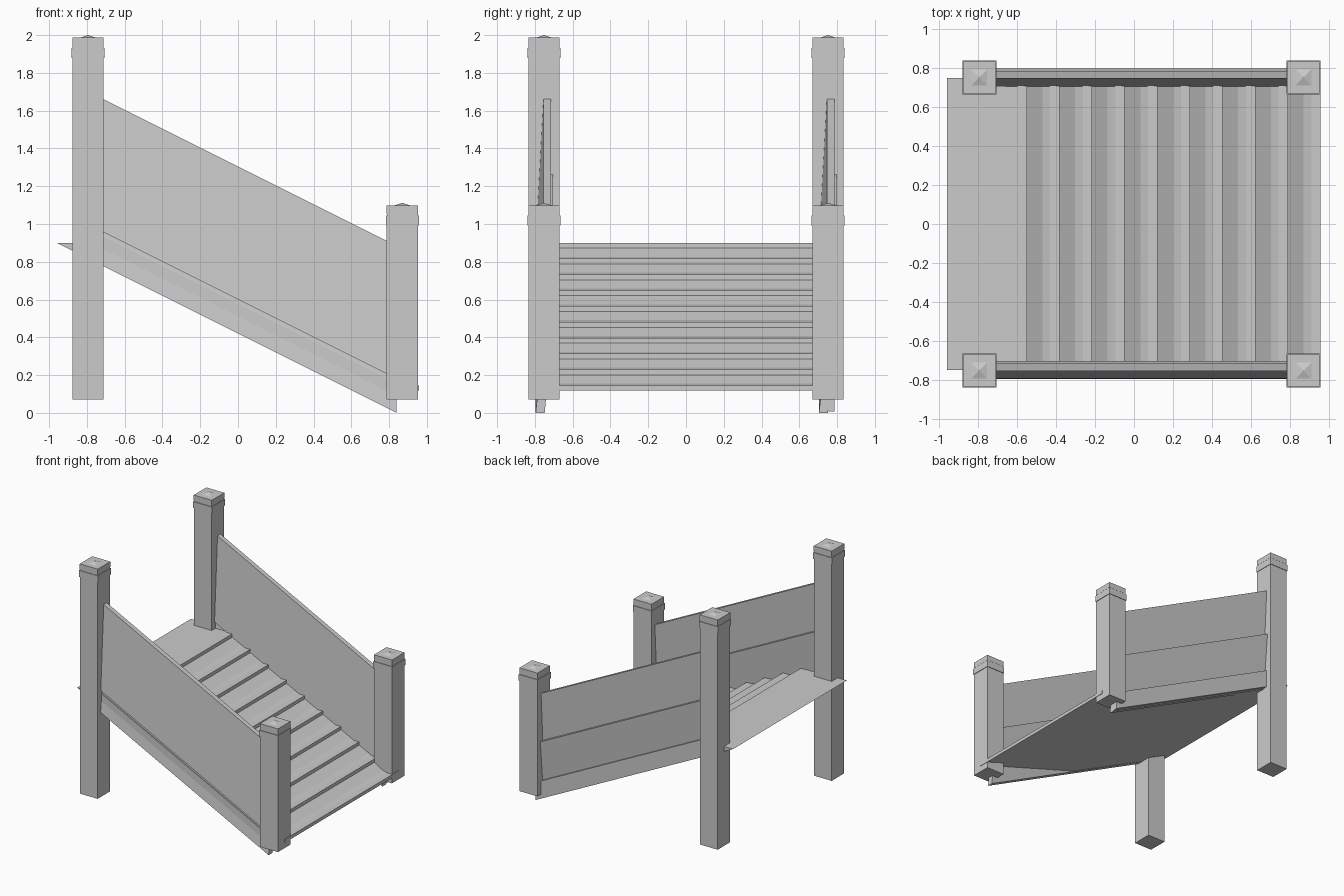
import bpy, bmesh
from mathutils import Vector

if "Cube" in bpy.data.objects:
    bpy.data.objects.remove(bpy.data.objects["Cube"])


def make(name, bm):
    bmesh.ops.recalc_face_normals(bm, faces=bm.faces[:])
    me = bpy.data.meshes.new(name)
    bm.to_mesh(me)
    bm.free()
    ob = bpy.data.objects.new(name, me)
    bpy.context.collection.objects.link(ob)
    return ob


def prism(name, points, offset):
    """Closed polygon swept along an offset vector."""
    bm = bmesh.new()
    face = bm.faces.new([bm.verts.new(p) for p in points])
    ext = bmesh.ops.extrude_face_region(bm, geom=[face], use_keep_orig=True)
    verts = [v for v in ext["geom"] if isinstance(v, bmesh.types.BMVert)]
    bmesh.ops.translate(bm, verts=verts, vec=Vector(offset))
    return make(name, bm)


def post(name, x, y, top):
    """Square post: stacked square rings from foot to pyramid tip."""
    rings = [(.0825, .07), (.0825, top - .12), (.087, top - .12),
             (.087, top - .067), (.082, top - .067), (.082, top - .06),
             (.083, top - .06), (.083, top - .013), (.04, top - .013)]
    bm = bmesh.new()
    loops = []
    for r, z in rings:
        loops.append([bm.verts.new((x + sx * r, y + sy * r, z))
                      for sx, sy in ((-1, -1), (1, -1), (1, 1), (-1, 1))])
    bm.faces.new(loops[0])
    for a, b in zip(loops, loops[1:]):
        for i in range(4):
            j = (i + 1) % 4
            bm.faces.new((a[i], a[j], b[j], b[i]))
    tip = bm.verts.new((x, y, top))
    for i in range(4):
        bm.faces.new((loops[-1][i], loops[-1][(i + 1) % 4], tip))
    return make(name, bm)


# Four newel posts
for side, y in (("front", -.752), ("back", .752)):
    post("upper_post_" + side, -.794, y, 2.0)
    post("lower_post_" + side, .87, y, 1.112)

# Stair flight: landing, nosings and curved risers, closed by a sloping underside
run, rise = .1675, .0838
profile = [(-.96, .9)]
for k in range(10):
    x, z = -.55 + k * run, .9 - k * rise
    profile += [(x, z), (x, z - .028)]
    if k < 9:
        profile += [(x + .08, z - rise + .01), (x + .12, z - rise)]
profile.append((0, .425))
prism("stair_flight", [(x, -.75, z) for x, z in profile], (0, 1.5, 0))

# Sloping boards: (y, drop below the top line) sections swept down the slope
X0, X1 = -.78, .84


def sloped(name, section, dy=0):
    top = 1.66 - .5 * (X0 + .71)
    pts = [(X0, y + dy, top + d) for y, d in section]
    return prism(name, pts, (X1 - X0, 0, -.5 * (X1 - X0)))


upper = [(-.754, 0), (-.714, 0), (-.753, -.705), (-.793, -.705)]
lower = [(-.742, -.40), (-.703, -.40), (-.748, -.885), (-.796, -.885)]
for side, dy in (("front", 0), ("back", 1.5)):
    sloped("upper_side_board_" + side, upper, dy)
    sloped("lower_side_board_" + side, lower, dy)

# Stringers along both edges of the flight
for side, y in (("front", -.786), ("back", .754)):
    sloped("stringer_" + side, [(y, -.73), (y + .032, -.73),
                                (y + .032, -.878), (y, -.878)])
